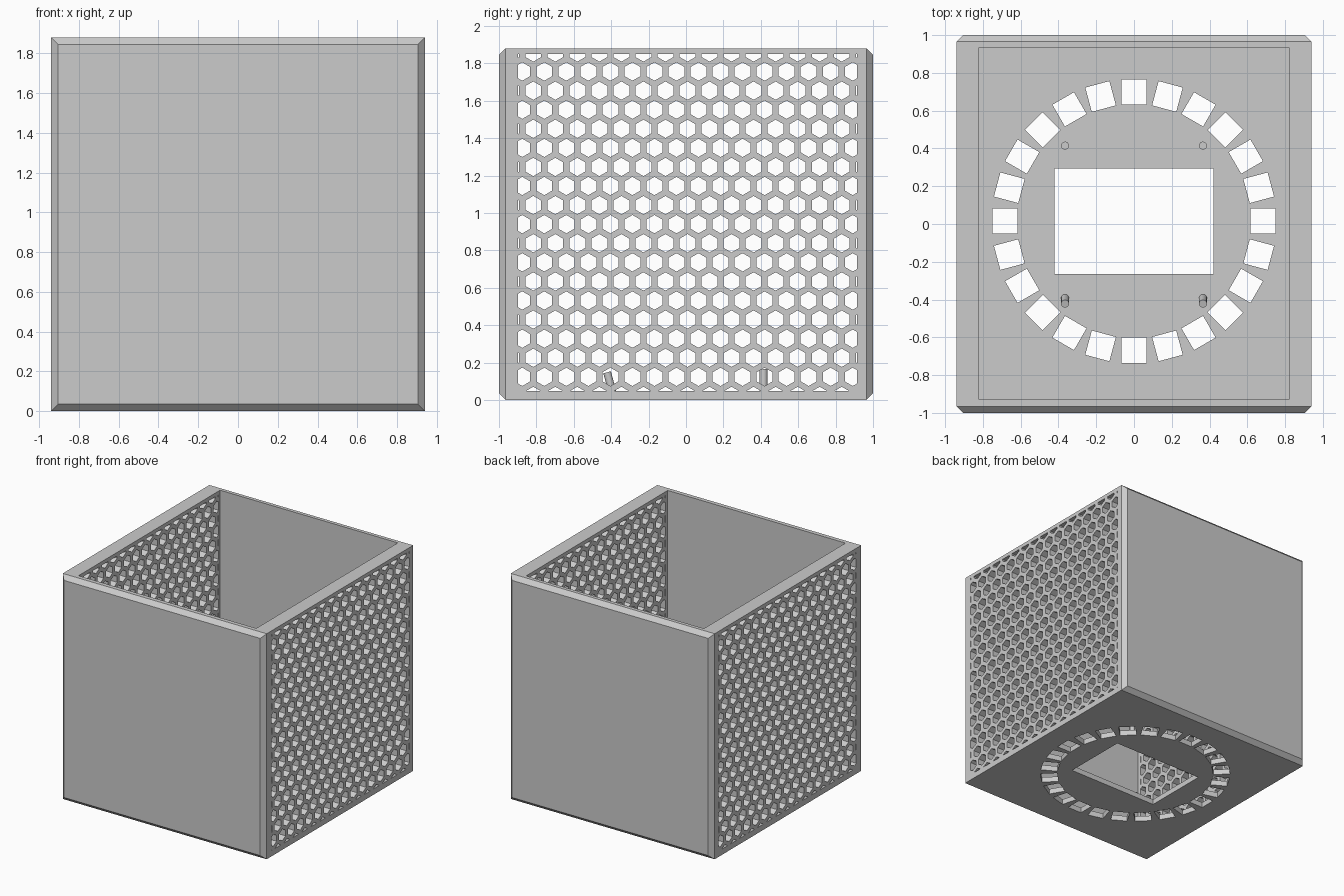
import bpy
import bmesh
from math import pi, sin, cos
from mathutils import Matrix, Vector

default = bpy.data.objects.get("Cube")
if default:
    bpy.data.objects.remove(default, do_unlink=True)

WIDTH, DEPTH, HEIGHT = 1.88, 2.0, 1.88
CHAMFER = 0.035
FLOOR = 0.045
MID_Y = 0.015          # centre of the floor openings

grey = bpy.data.materials.new("plain_grey")
grey.use_nodes = True
grey.diffuse_color = (0.6, 0.6, 0.6, 1)
grey.node_tree.nodes["Principled BSDF"].inputs["Base Color"].default_value = (0.6, 0.6, 0.6, 1)


def add_box(bm, low, high, turn=None):
    """Box between two corners, optionally transformed by a matrix."""
    low, high = Vector(low), Vector(high)
    matrix = Matrix.Translation((low + high) / 2) @ Matrix.Diagonal((*(high - low), 1))
    if turn:
        matrix = turn @ matrix
    return bmesh.ops.create_cube(bm, size=1, matrix=matrix)["verts"]


def finish(bm, name):
    bmesh.ops.recalc_face_normals(bm, faces=bm.faces)
    mesh = bpy.data.meshes.new(name)
    bm.to_mesh(mesh)
    bm.free()
    mesh.materials.append(grey)
    obj = bpy.data.objects.new(name, mesh)
    bpy.context.collection.objects.link(obj)
    return obj


def cut(target, cutter):
    """Subtract the cutter for good, then discard it."""
    cutter.hide_render = True
    mod = target.modifiers.new("cut", 'BOOLEAN')
    mod.operation, mod.solver, mod.object = 'DIFFERENCE', 'EXACT', cutter
    bpy.context.view_layer.update()
    graph = bpy.context.evaluated_depsgraph_get()
    mesh = bpy.data.meshes.new_from_object(target.evaluated_get(graph))
    target.modifiers.clear()
    target.data = mesh
    bpy.data.objects.remove(cutter, do_unlink=True)


# Outer block with chamfered front and back panels
bm = bmesh.new()
add_box(bm, (-WIDTH / 2, -DEPTH / 2, 0), (WIDTH / 2, DEPTH / 2, HEIGHT))
rims = [e for e in bm.edges if abs(e.verts[0].co.y - e.verts[1].co.y) < 0.01]
bmesh.ops.bevel(bm, geom=rims, offset=CHAMFER, segments=1, affect='EDGES')
shell = finish(bm, "case_shell")

# Open interior
bm = bmesh.new()
add_box(bm, (-0.82, -0.93, FLOOR), (0.82, 0.935, HEIGHT + 0.2))
cut(shell, finish(bm, "interior_cutter"))

# Floor openings: central rectangle and a ring of square vents
bm = bmesh.new()
add_box(bm, (-0.42, MID_Y - 0.28, -0.1), (0.42, MID_Y + 0.28, 0.2))
for i in range(24):
    turn = Matrix.Translation((0, MID_Y, 0)) @ Matrix.Rotation(i * pi / 12, 4, 'Z')
    add_box(bm, (0.617, -0.066, -0.1), (0.75, 0.066, 0.2), turn)
cut(shell, finish(bm, "floor_cutter"))

# Honeycomb through both side walls, trimmed to a rectangular field
PITCH, RADIUS = 0.1178, 0.049
HEX_Y, HEX_Z = 0.008, 0.94
bm = bmesh.new()
for row in range(-9, 10):
    shift = 0.5 if row % 2 == 0 else 0
    for col in range(-8, 9 - (row % 2 == 0)):
        y = HEX_Y + (col + shift) * PITCH
        z = HEX_Z + row * PITCH * sin(pi / 3)
        ring = [bm.verts.new((-1.2, y + RADIUS * sin(k * pi / 3), z + RADIUS * cos(k * pi / 3)))
                for k in range(6)]
        face = bm.faces.new(ring)
        made = bmesh.ops.extrude_face_region(bm, geom=[face])["geom"]
        bmesh.ops.translate(bm, vec=(2.4, 0, 0),
                            verts=[v for v in made if isinstance(v, bmesh.types.BMVert)])
for point, normal in [((0, -0.899, 0), (0, -1, 0)), ((0, 0.915, 0), (0, 1, 0)),
                      ((0, 0, 0.048), (0, 0, -1)), ((0, 0, 1.849), (0, 0, 1))]:
    bmesh.ops.bisect_plane(bm, geom=bm.verts[:] + bm.edges[:] + bm.faces[:],
                           plane_co=point, plane_no=normal, clear_outer=True)
    bmesh.ops.holes_fill(bm, edges=[e for e in bm.edges if e.is_boundary], sides=0)
cut(shell, finish(bm, "honeycomb_cutter"))


# Mounting pins: upright at the back, leaning forward at the front
def pin(name, base, top):
    base, top = Vector(base), Vector(top)
    axis = top - base
    matrix = Matrix.Translation((base + top) / 2) @ axis.to_track_quat('Z', 'Y').to_matrix().to_4x4()
    bm = bmesh.new()
    bmesh.ops.create_cone(bm, cap_ends=True, segments=24, radius1=0.021, radius2=0.021,
                          depth=axis.length, matrix=matrix)
    obj = finish(bm, name)
    bpy.ops.object.select_all(action='DESELECT')
    obj.select_set(True)
    bpy.context.view_layer.objects.active = obj
    bpy.ops.object.shade_smooth_by_angle()


for side, x in (("left", 0.365), ("right", -0.365)):
    pin(f"back_pin_{side}", (x, 0.415, FLOOR - 0.01), (x, 0.415, 0.166))
    pin(f"front_pin_{side}", (x, -0.391, FLOOR - 0.01), (x, -0.422, 0.148))
